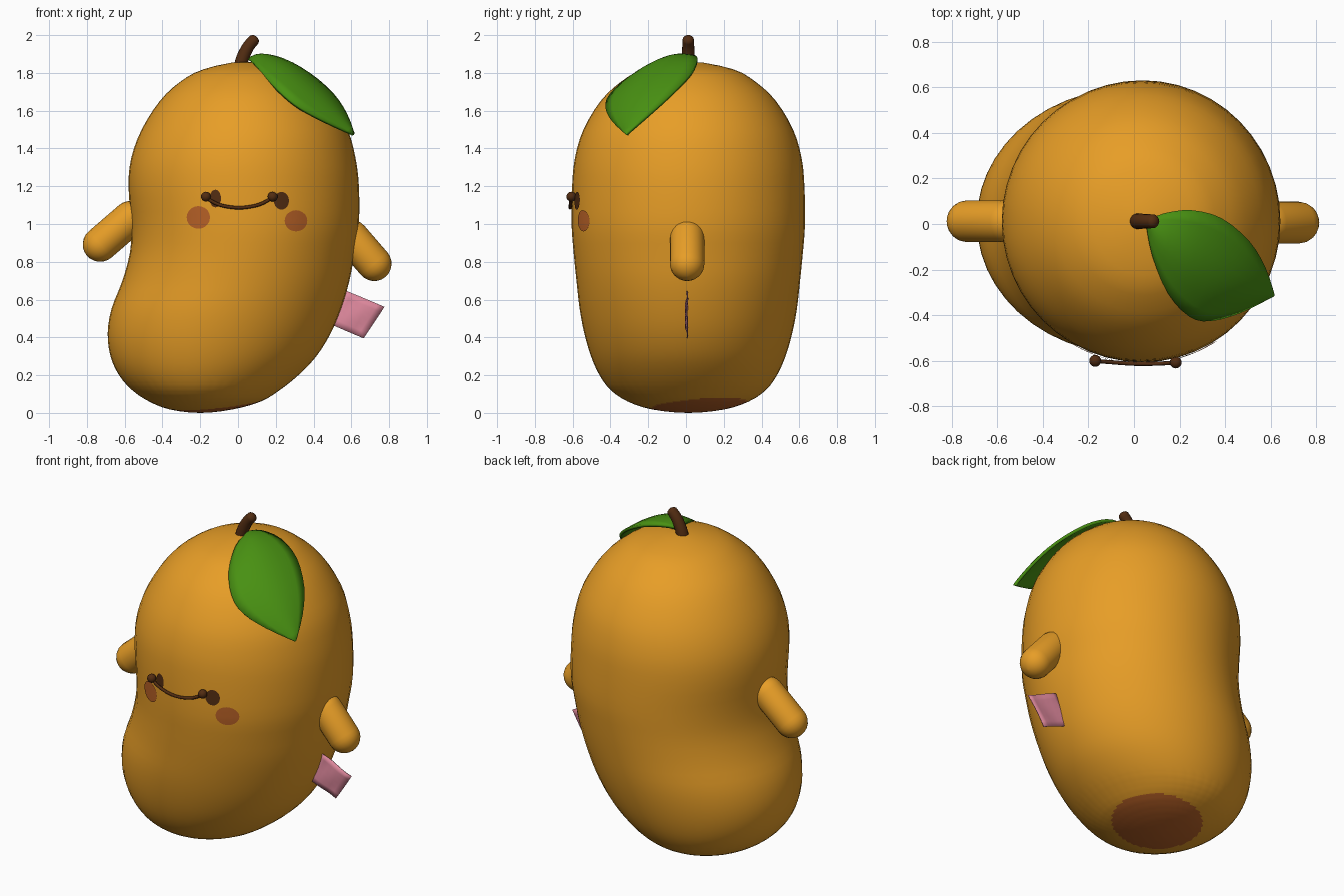
import bpy, bmesh, math
from mathutils import Vector

if "Cube" in bpy.data.objects:
    bpy.data.objects.remove(bpy.data.objects["Cube"])


def material(name, rgb):
    m = bpy.data.materials.new(name)
    m.diffuse_color = (*rgb, 1)
    m.use_nodes = True
    m.node_tree.nodes["Principled BSDF"].inputs["Base Color"].default_value = m.diffuse_color
    return m


ORANGE = material("mango orange", (0.80, 0.34, 0.02))
BLUSH = material("blush red", (0.48, 0.12, 0.02))
BROWN = material("dark brown", (0.085, 0.026, 0.006))
GREEN = material("leaf green", (0.065, 0.28, 0.006))
PINK = material("tag pink", (0.74, 0.25, 0.34))


def spline(pts, n, before=None, after=None):
    """Smooth curve through points of any dimension, n steps per span."""
    p = [before or pts[0], *pts, after or pts[-1]]
    out = []
    for i in range(1, len(p) - 2):
        for k in range(n):
            t = k / n
            out.append([0.5 * (2 * b + (c - a) * t + (2 * a - 5 * b + 4 * c - d) * t * t
                               + (3 * b - a - 3 * c + d) * t ** 3)
                        for a, b, c, d in zip(*p[i - 1:i + 3])])
    return out + [list(pts[-1])]


def finish(name, bm, *mats):
    bmesh.ops.recalc_face_normals(bm, faces=bm.faces)
    me = bpy.data.meshes.new(name)
    bm.to_mesh(me)
    bm.free()
    for m in mats:
        me.materials.append(m)
    for f in me.polygons:
        f.use_smooth = True
    ob = bpy.data.objects.new(name, me)
    bpy.context.collection.objects.link(ob)
    return ob


def grid(bm, rows, closed=False):
    """Skin rows of points with quads."""
    vs = [[bm.verts.new(p) for p in r] for r in rows]
    n = len(rows[0])
    for a, b in zip(vs, vs[1:]):
        for j in range(n if closed else n - 1):
            k = (j + 1) % n
            bm.faces.new((a[j], a[k], b[k], b[j]))
    return vs


def tube(name, path, radii, mat, seg=16):
    """Round tube along a path lying in a plane of constant y, or nearly so."""
    bm = bmesh.new()
    path = [Vector(p) for p in path]
    rows = []
    for i, p in enumerate(path):
        d = (path[min(i + 1, len(path) - 1)] - path[max(i - 1, 0)]).normalized()
        u = d.cross(Vector((0, 1, 0))).normalized()
        v = d.cross(u)
        rows.append([p + radii[i] * (u * math.cos(a) + v * math.sin(a))
                     for a in (math.tau * j / seg for j in range(seg))])
    vs = grid(bm, rows, True)
    bm.faces.new(vs[0])
    bm.faces.new(vs[-1])
    return finish(name, bm, mat)


# Body: elliptical slices given as height, left, right, half depth
CY = 0.012
profile = [(0, -.2, -.2, 0), (.018, -.36, -.03, .19), (.06, -.47, .12, .32),
           (.12, -.56, .22, .41), (.2, -.63, .32, .47), (.3, -.675, .415, .515),
           (.42, -.69, .49, .55), (.55, -.67, .545, .575), (.7, -.612, .59, .592),
           (.85, -.572, .617, .607), (1.0, -.565, .64, .618), (1.2, -.58, .64, .615),
           (1.35, -.565, .622, .60), (1.5, -.51, .58, .555), (1.65, -.415, .49, .465),
           (1.75, -.31, .39, .36), (1.82, -.18, .27, .235), (1.86, .04, .04, 0)]


def past_pole(r):
    return (r[0], r[2], r[1], -r[3])


slices = spline(profile, 3, past_pole(profile[1]), past_pole(profile[-2]))
SEG = 48
bm = bmesh.new()
rings = grid(bm, [[((l + r) / 2 + (r - l) / 2 * math.cos(a), CY + h * math.sin(a), z)
                   for a in (math.tau * j / SEG for j in range(SEG))]
                  for z, l, r, h in slices[1:-1]], True)
for ring, s in ((rings[0], slices[0]), (rings[-1], slices[-1])):
    pole = bm.verts.new((s[1], CY, s[0]))
    for j in range(SEG):
        bm.faces.new((ring[j], ring[(j + 1) % SEG], pole))
# Reddish patch on the underside, on finer faces
low = [e for e in bm.edges if max(v.co.z for v in e.verts) < 0.2]
bmesh.ops.subdivide_edges(bm, edges=low, cuts=2, use_grid_fill=True)
for f in bm.faces:
    c = f.calc_center_median()
    if c.z < 0.2 and math.hypot(c.x + 0.11, c.y - 0.07) < 0.255:
        f.material_index = 1
finish("body", bm, ORANGE, BLUSH)


def front_y(x, z):
    """Depth of the body's front at x, z."""
    for a, b in zip(slices, slices[1:]):
        if a[0] <= z <= b[0]:
            t = (z - a[0]) / (b[0] - a[0])
            _, l, r, h = [p + (q - p) * t for p, q in zip(a, b)]
            return CY - h * math.sqrt(max(0, 1 - ((x - (l + r) / 2) / ((r - l) / 2)) ** 2))
    return 0


def face_spot(name, x, z, rx, rz, mat):
    """Thin painted disc that follows the body's front."""
    bm = bmesh.new()
    rows = []
    for k in (0.05, 0.35, 0.7, 1):
        row = []
        for j in range(20):
            a = math.tau * j / 20
            px, pz = x + k * rx * math.cos(a), z + k * rz * math.sin(a)
            row.append((px, front_y(px, pz) - 0.005, pz))
        rows.append(row)
    vs = grid(bm, rows, True)
    bm.faces.new(vs[0])
    finish(name, bm, mat)


face_spot("left_cheek", -.21, 1.035, .062, .06, BLUSH)
face_spot("right_cheek", .307, 1.017, .06, .056, BLUSH)
face_spot("left_eye_patch", -.12, 1.135, .03, .047, BROWN)
face_spot("right_eye_patch", .23, 1.123, .04, .047, BROWN)

# Bead eyes joined by the mouth line
for name, x, y in (("left_eye", -.17, -.60), ("right_eye", .183, -.607)):
    bm = bmesh.new()
    bmesh.ops.create_uvsphere(bm, u_segments=16, v_segments=10, radius=.026)
    bmesh.ops.translate(bm, verts=bm.verts, vec=(x, y, 1.145))
    finish(name, bm, BROWN)
smile = spline([(-.17, -.60, 1.14), (-.1, -.606, 1.102), (.005, -.613, 1.086),
                (.11, -.612, 1.102), (.183, -.607, 1.14)], 4)
tube("mouth", smile, [.009] * len(smile), BROWN, 8)


# Arms: capsules
def arm(name, a, b, r):
    a, b = Vector(a), Vector(b)
    d = (b - a).normalized()
    path, radii = [], []
    for end, lo in ((a, -90), (b, 0)):
        for k in range(7):
            t = math.radians(lo + 15 * k)
            path.append(end + d * r * math.sin(t))
            radii.append(max(r * math.cos(t), .002))
    tube(name, path, radii, ORANGE, 20)


arm("right_arm", (.60, .006, .93), (.721, .006, .79), .092)
arm("left_arm", (-.57, .012, 1.03), (-.73, .012, .892), .092)

# Stem
stem = spline([(.01, .012, 1.82), (.025, .012, 1.88), (.055, .012, 1.94), (.088, .012, 1.978)], 4)
stem += [(.096, .012, 1.986), (.1, .012, 1.99)]
n = len(stem)
tube("stem", stem, [.036 - .008 * i / n for i in range(n - 2)] + [.021, .006], BROWN)

# Leaf: arched sheet between its back and front edges
back = spline([(.06, .01, 1.875), (.13, .045, 1.885), (.25, .06, 1.86), (.38, .025, 1.79),
               (.5, -.075, 1.685), (.57, -.19, 1.58), (.61, -.31, 1.475)], 3)
front = spline([(.06, .0, 1.865), (.085, -.14, 1.845), (.15, -.3, 1.77), (.24, -.4, 1.68),
                (.33, -.42, 1.61), (.46, -.385, 1.54), (.61, -.31, 1.47)], 3)
bm = bmesh.new()
rows = []
for i, (a, b) in enumerate(zip(back, front)):
    a, b = Vector(a), Vector(b)
    bulge = 0.06 * math.sin(math.pi * i / (len(back) - 1))
    rows.append([a.lerp(b, s / 8) + Vector((.35, -.35, .85)) * bulge * math.sin(math.pi * s / 8)
                 for s in range(9)])
grid(bm, rows)
leaf = finish("leaf", bm, GREEN)
solid = leaf.modifiers.new("thickness", "SOLIDIFY")
solid.thickness = .018
solid.offset = 0

# Tag: thin, slightly wavy square at the right side
bm = bmesh.new()
tl, tr, br, bl = [Vector(p) for p in ((.57, .006, .648), (.775, .006, .562),
                                      (.665, .006, .395), (.47, .006, .478))]
grid(bm, [[tl.lerp(tr, u / 6).lerp(bl.lerp(br, u / 6), v / 6)
           + Vector((0, .006 * math.sin(u + v / 2), 0)) for u in range(7)] for v in range(7)])
tag = finish("tag", bm, PINK)
tag.modifiers.new("thickness", "SOLIDIFY").thickness = .005

# Keep crisp borders on the thin parts
for ob in (leaf, tag):
    bpy.ops.object.select_all(action="DESELECT")
    ob.select_set(True)
    bpy.context.view_layer.objects.active = ob
    bpy.ops.object.shade_smooth_by_angle(angle=math.radians(40))
